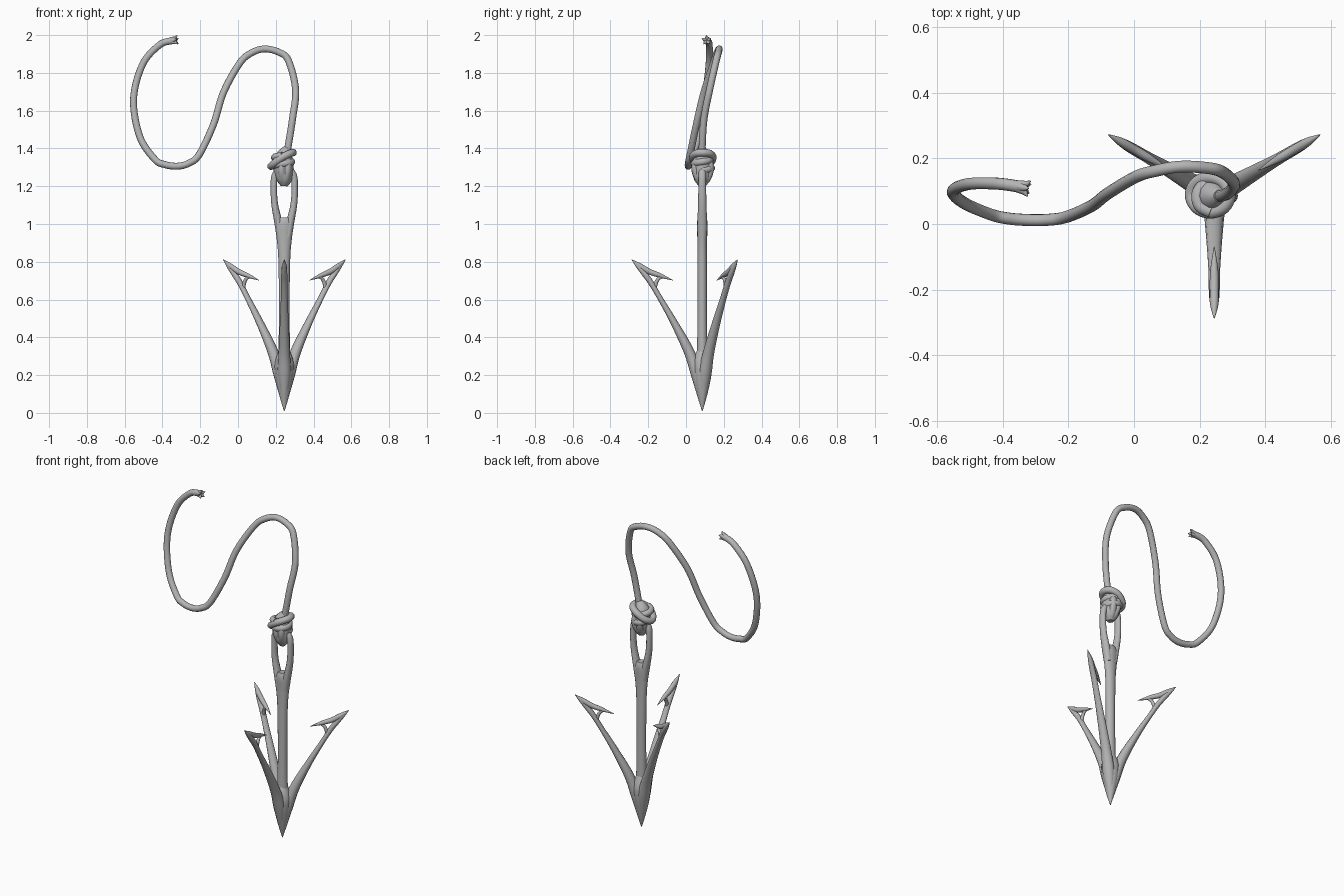
import bpy, bmesh
from math import sin, cos, pi, radians
from mathutils import Vector, Matrix

cube = bpy.data.objects.get("Cube")
if cube:
    bpy.data.objects.remove(cube, do_unlink=True)

grey = bpy.data.materials.new("plain grey")
grey.use_nodes = True
COL = (0.46, 0.46, 0.46, 1)
grey.diffuse_color = COL
grey.node_tree.nodes["Principled BSDF"].inputs["Base Color"].default_value = COL

AXIS = Vector((0.245, 0.086, 0))


def smooth_path(keys, steps, closed):
    """Catmull-Rom through keys of (x, y, z, in-plane radius, side radius)."""
    n = len(keys)
    pick = (lambda i: keys[i % n]) if closed else (lambda i: keys[max(0, min(n - 1, i))])
    out = []
    for i in range(n if closed else n - 1):
        a, b, c, d = (pick(i + k) for k in (-1, 0, 1, 2))
        for s in range(steps):
            t = s / steps
            out.append([0.5 * (2 * q + (r - p) * t + (2 * p - 5 * q + 4 * r - w) * t * t
                               + (3 * q - p - 3 * r + w) * t ** 3)
                        for p, q, r, w in zip(a, b, c, d)])
    if not closed:
        out.append(list(keys[-1]))
    return out


def sweep(name, keys, side=(0, 1, 0), steps=5, sides=12, closed=False, matrix=None):
    """Tapered tube along a path; side is the direction across the path's plane."""
    path = smooth_path([k if len(k) == 5 else (*k, k[-1]) for k in keys], steps, closed)
    pts = [Vector(p[:3]) for p in path]
    n = len(pts)
    bm = bmesh.new()
    rings = []
    b = Vector(side)
    for i, p in enumerate(path):
        nxt = pts[(i + 1) % n] if closed else pts[min(i + 1, n - 1)]
        prv = pts[i - 1] if closed else pts[max(i - 1, 0)]
        t = (nxt - prv).normalized()
        b = (b - t * b.dot(t)).normalized()
        u = b.cross(t)
        rings.append([bm.verts.new(pts[i] + u * (cos(2 * pi * k / sides) * max(p[3], .001))
                                   + b * (sin(2 * pi * k / sides) * max(p[4], .001)))
                      for k in range(sides)])
    for i in range(n if closed else n - 1):
        r, q = rings[i], rings[(i + 1) % n]
        for k in range(sides):
            j = (k + 1) % sides
            bm.faces.new((r[k], r[j], q[j], q[k]))
    if not closed:
        bm.faces.new(rings[0][::-1])
        bm.faces.new(rings[-1])
    bm.transform(matrix or Matrix.Translation(AXIS))
    bmesh.ops.recalc_face_normals(bm, faces=bm.faces)
    mesh = bpy.data.meshes.new(name)
    bm.to_mesh(mesh)
    bm.free()
    mesh.materials.append(grey)
    ob = bpy.data.objects.new(name, mesh)
    bpy.context.collection.objects.link(ob)
    bpy.context.view_layer.objects.active = ob
    ob.select_set(True)
    bpy.ops.object.shade_smooth_by_angle(angle=radians(50))
    ob.select_set(False)


# Pointed head and shank
sweep("head", [(0, 0, .01, .002), (0, 0, .1, .028), (0, 0, .2, .049),
               (0, 0, .27, .05), (0, 0, .34, .024)], sides=18)
sweep("shank", [(0, 0, .22, .034, .03), (0, 0, .5, .028, .025), (0, 0, .8, .031, .025),
                (0, 0, .92, .04, .026), (0, 0, 1.0, .049, .029), (0, 0, 1.035, .03, .022)],
      sides=16)

# Needle eye, one bar per side
for sx, label in ((1, "left"), (-1, "right")):
    sweep("eye_bar_" + label,
          [(sx * .018, 0, .93, .022, .024), (sx * .032, 0, 1.01, .021, .026),
           (sx * .05, 0, 1.1, .018, .022), (sx * .055, 0, 1.18, .017, .021),
           (sx * .048, 0, 1.26, .018, .02), (0, 0, 1.31, .02, .02)])

# Three barbed arms, built along +x and turned into place
for ang, label in ((-90, "front"), (30, "back_left"), (150, "back_right")):
    m = Matrix.Translation(AXIS) @ Matrix.Rotation(radians(ang), 4, 'Z')
    sweep("arm_" + label,
          [(.005, 0, .06, .012), (.03, 0, .2, .029, .034), (.068, 0, .32, .028, .03),
           (.15, 0, .48, .019, .023), (.225, 0, .61, .014, .018), (.272, 0, .69, .015, .017),
           (.305, 0, .735, .015, .016), (.34, 0, .778, .012, .011), (.374, 0, .812, .001)],
          matrix=m)
    sweep("barb_" + label,
          [(.372, 0, .81, .002), (.33, 0, .778, .014, .013), (.28, 0, .748, .015, .014),
           (.225, 0, .728, .012, .012), (.155, 0, .702, .001)], matrix=m)
    sweep("barb_strut_" + label,
          [(.25, 0, .665, .01), (.244, 0, .69, .01), (.232, 0, .71, .009),
           (.212, 0, .722, .008)], matrix=m)

# Knot: core, loops through the eye, wraps and tilted collar
sweep("knot_core", [(0, 0, 1.2, .018), (0, 0, 1.24, .045), (-.005, 0, 1.31, .054),
                    (0, 0, 1.36, .045), (.015, 0, 1.405, .018)])
for turn, label in ((70, "a"), (115, "b")):
    m = Matrix.Translation(AXIS + Vector((0, .002, 1.285))) @ Matrix.Rotation(radians(turn), 4, 'Z')
    sweep("knot_loop_" + label, [(.042 * cos(a) * (1 + .25 * sin(a)), 0, .065 * sin(a), .02)
                                 for a in (2 * pi * i / 8 for i in range(8))],
          closed=True, matrix=m)
sweep("knot_wrap", [(r * cos(a) - .01, r * sin(a), 1.285 + .007 * a, .019)
                    for a, r in ((i * pi / 4, .044 + .005 * sin(i)) for i in range(15))],
      side=(0, 0, 1))
sweep("knot_collar", [(.058 * cos(a) - .012, .053 * sin(a) + .003,
                       1.342 + .036 * cos(a) + .01 * sin(a) ** 2, .02)
                      for a in (2 * pi * i / 8 for i in range(8))], side=(0, 0, 1), closed=True)

# Winding rope
R = .0185
rope = [(.25, .085, 1.33), (.262, .085, 1.39), (.288, .095, 1.553), (.305, .125, 1.71),
        (.267, .16, 1.865), (.215, .172, 1.91), (.14, .175, 1.927), (.07, .163, 1.905),
        (.008, .145, 1.85), (-.077, .095, 1.696), (-.13, .055, 1.527), (-.205, .022, 1.368),
        (-.26, .013, 1.322), (-.32, .012, 1.306), (-.385, .017, 1.314), (-.44, .03, 1.342),
        (-.52, .065, 1.463), (-.553, .1, 1.66), (-.505, .122, 1.845), (-.415, .123, 1.948),
        (-.345, .113, 1.971)]
sweep("rope", [(*p, R) for p in rope], steps=8, matrix=Matrix())

# Frayed rope end: short strands splaying out of a full-width root
end, along = Vector(rope[-1]), Vector((.96, -.2, .1)).normalized()
u = along.cross(Vector((0, 0, 1))).normalized()
v = u.cross(along)
for i in range(5):
    out = u * cos(2 * pi * i / 5 + .3) + v * sin(2 * pi * i / 5 + .3)
    sweep("frayed_strand_%d" % (i + 1),
          [(*(end - along * .02 + out * .004), .013), (*(end + along * .008 + out * .01), .012),
           (*(end + along * .026 + out * .025), .002)], side=v, sides=8, matrix=Matrix())
